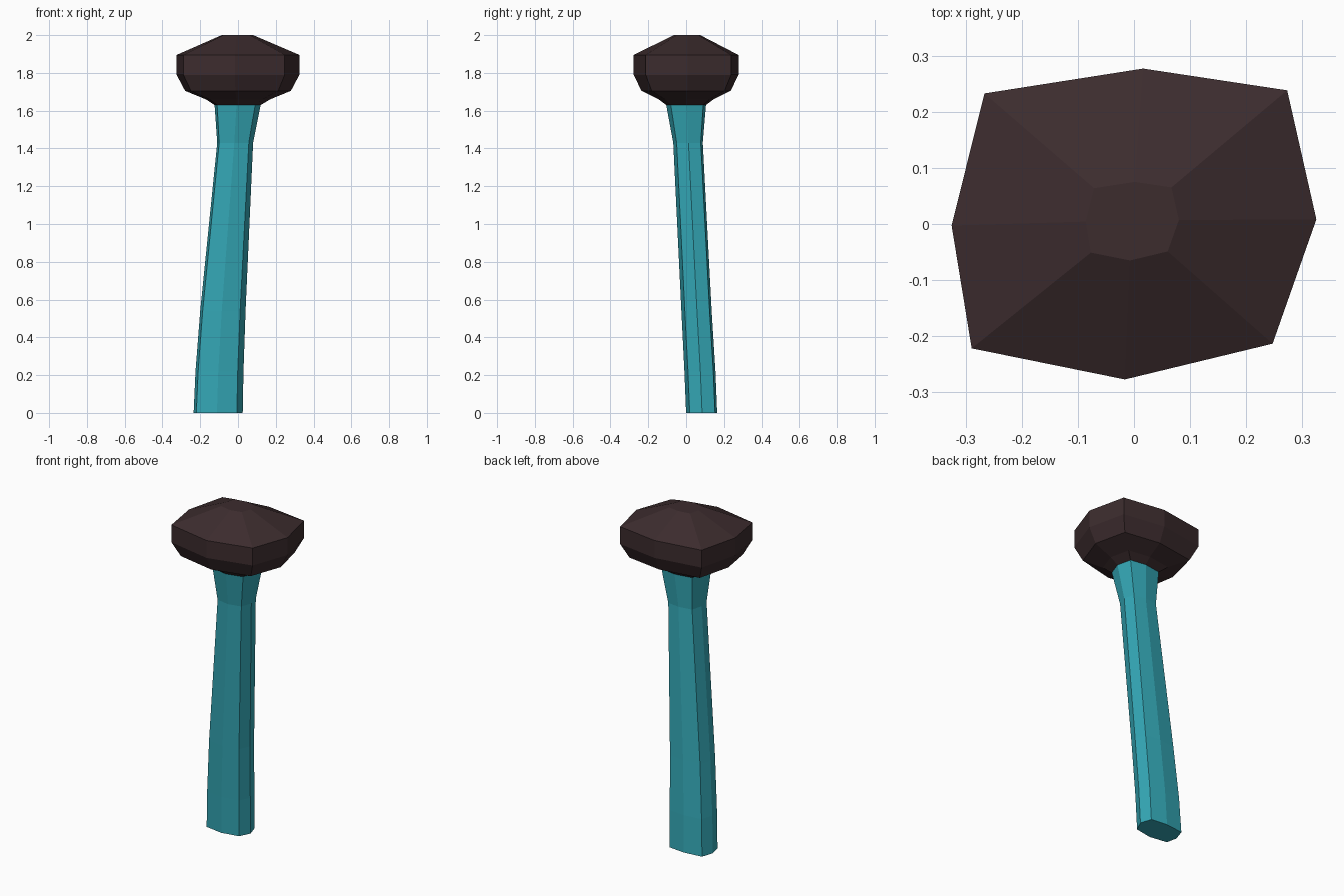
import bpy, bmesh

if "Cube" in bpy.data.objects:
    bpy.data.objects.remove(bpy.data.objects["Cube"])

# Irregular eight-sided outline shared by every ring, normalised to +-1
OUTLINE = [(-1, -.01), (-.89, -.8), (-.05, -1), (.76, -.77),
           (1, .03), (.84, .86), (.05, 1), (-.82, .84)]


def material(name, colour):
    mat = bpy.data.materials.new(name)
    mat.diffuse_color = (*colour, 1)
    mat.use_nodes = True
    mat.node_tree.nodes["Principled BSDF"].inputs["Base Color"].default_value = mat.diffuse_color
    return mat


def loft(name, rings, mat, close_bottom=False, close_top=False):
    """Skin rings of (z, centre x, centre y, half width, half depth), bottom first."""
    bm = bmesh.new()
    loops = [[bm.verts.new((cx + px * hx, cy + py * hy, z)) for px, py in OUTLINE]
             for z, cx, cy, hx, hy in rings]
    n = len(OUTLINE)
    for low, high in zip(loops, loops[1:]):
        for i in range(n):
            j = (i + 1) % n
            bm.faces.new((low[i], low[j], high[j], high[i]))
    if close_bottom:
        bm.faces.new(loops[0][::-1])
    if close_top:
        bm.faces.new(loops[-1])
    mesh = bpy.data.meshes.new(name)
    bm.to_mesh(mesh)
    bm.free()
    mesh.materials.append(mat)
    obj = bpy.data.objects.new(name, mesh)
    bpy.context.collection.objects.link(obj)
    return obj


# Leaning stem, flared where it meets the cap
loft("mushroom_stem", [
    (0, -.105, .082, .13, .082),
    (.22, -.098, .073, .127, .082),
    (.54, -.08, .055, .12, .08),
    (1.43, -.015, .01, .095, .078),
    (1.63, -.002, 0, .122, .105),
], material("teal", (.035, .40, .48)), close_bottom=True)

# Faceted cap, continuing from the stem's top ring
loft("mushroom_cap", [
    (1.63, -.002, 0, .122, .105),
    (1.66, 0, 0, .17, .145),
    (1.705, 0, 0, .28, .236),
    (1.79, 0, 0, .325, .277),
    (1.895, 0, 0, .325, .277),
    (2.0, -.003, .005, .083, .07),
], material("dark_brown", (.045, .025, .027)), close_top=True)
